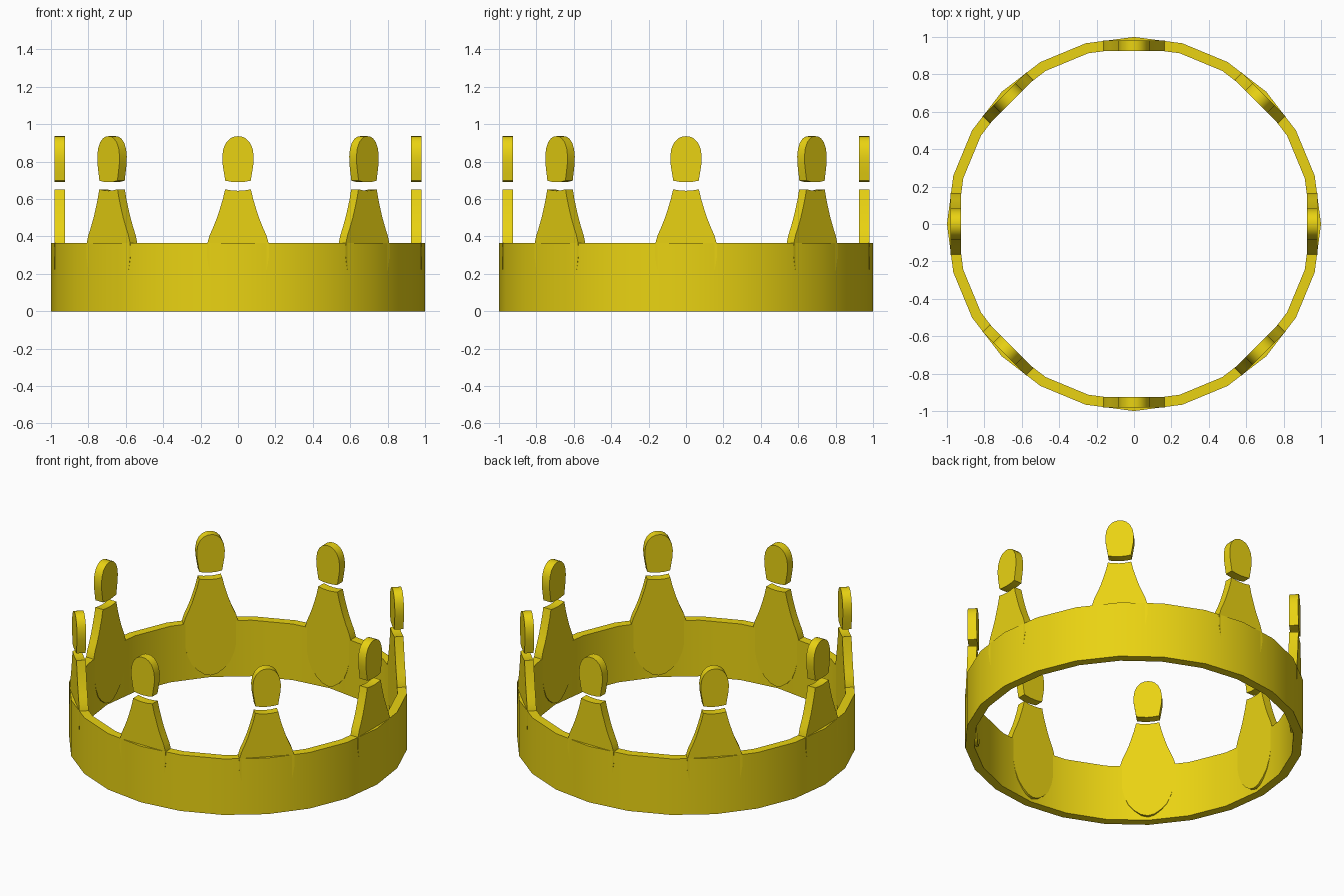
import bpy, bmesh, math
from mathutils import Matrix, Vector

if "Cube" in bpy.data.objects:
    bpy.data.objects.remove(bpy.data.objects["Cube"])

gold = bpy.data.materials.new("gold")
gold.diffuse_color = (0.82, 0.65, 0.006, 1)
gold.use_nodes = True
gold.node_tree.nodes["Principled BSDF"].inputs["Base Color"].default_value = gold.diffuse_color


def finish(bm, name):
    bmesh.ops.recalc_face_normals(bm, faces=bm.faces)
    mesh = bpy.data.meshes.new(name)
    bm.to_mesh(mesh)
    bm.free()
    obj = bpy.data.objects.new(name, mesh)
    bpy.context.collection.objects.link(obj)
    mesh.materials.append(gold)
    bpy.ops.object.select_all(action='DESELECT')
    obj.select_set(True)
    bpy.context.view_layer.objects.active = obj
    bpy.ops.object.shade_smooth_by_angle(angle=math.radians(32))
    return obj


def mirrored(half):
    # half runs from the centre line round the right side to the centre line
    return half + [(-x, z) for x, z in reversed(half[1:-1])]


def plate(name, half, angle, inner=0.925, outer=0.98):
    # flat cut-out standing tangent to the band
    bm = bmesh.new()
    face = bm.faces.new([bm.verts.new((x, -outer, z)) for x, z in mirrored(half)])
    ext = bmesh.ops.extrude_face_region(bm, geom=[face], use_keep_orig=True)
    verts = [v for v in ext["geom"] if isinstance(v, bmesh.types.BMVert)]
    bmesh.ops.translate(bm, verts=verts, vec=Vector((0, outer - inner, 0)))
    bm.transform(Matrix.Rotation(angle, 4, 'Z'))
    return finish(bm, name)


# Band: square section spun into a 24-sided ring
bm = bmesh.new()
section = [(0.945, 0), (1.0, 0), (1.0, 0.365), (0.945, 0.365)]
vs = [bm.verts.new((r, 0, z)) for r, z in section]
edges = [bm.edges.new((vs[i], vs[(i + 1) % 4])) for i in range(4)]
bmesh.ops.spin(bm, geom=vs + edges, cent=(0, 0, 0), axis=(0, 0, 1),
               angle=math.tau, steps=24, use_merge=False)
bmesh.ops.remove_doubles(bm, verts=bm.verts, dist=1e-4)
finish(bm, "band")

# Points: flared base with rounded foot, and a separate rounded tip
base = [(0, 0.02), (0.04, 0.03), (0.08, 0.06), (0.115, 0.10), (0.14, 0.16),
        (0.155, 0.23), (0.167, 0.30), (0.165, 0.36), (0.152, 0.405),
        (0.132, 0.45), (0.112, 0.50), (0.096, 0.55), (0.081, 0.60),
        (0.069, 0.652), (0.035, 0.646), (0, 0.644)]
tip = [(0, 0.69), (0.035, 0.692), (0.068, 0.698), (0.075, 0.74), (0.083, 0.79),
       (0.084, 0.83), (0.078, 0.87), (0.063, 0.903), (0.042, 0.924),
       (0.02, 0.934), (0, 0.936)]
for i in range(8):
    a = math.tau * i / 8
    plate(f"point_base_{i + 1}", base, a)
    plate(f"point_tip_{i + 1}", tip, a)
